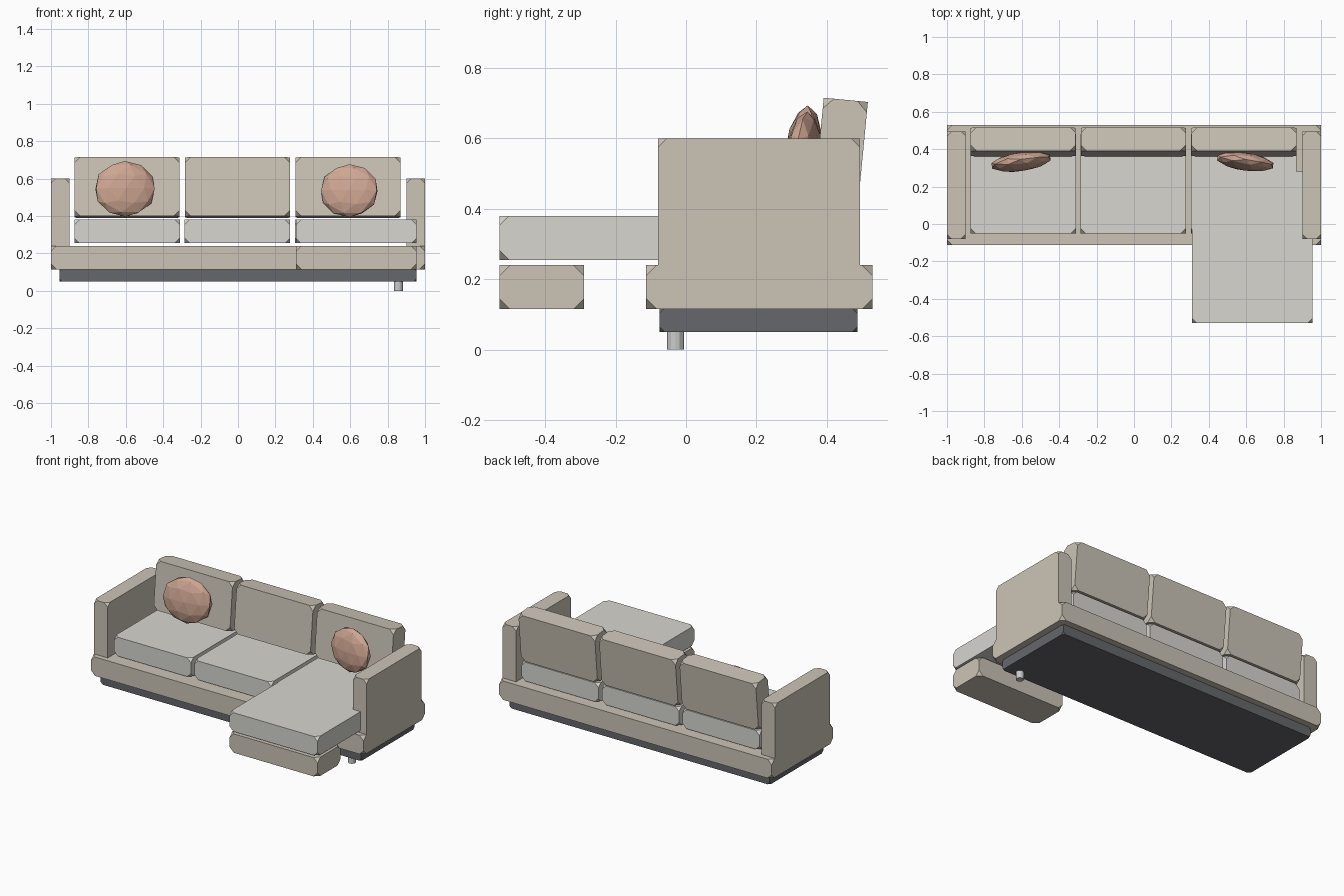
import bpy
from math import radians

if "Cube" in bpy.data.objects:
    bpy.data.objects.remove(bpy.data.objects["Cube"])


def material(name, rgb):
    m = bpy.data.materials.new(name)
    m.diffuse_color = (*rgb, 1)
    m.use_nodes = True
    m.node_tree.nodes["Principled BSDF"].inputs["Base Color"].default_value = m.diffuse_color
    return m


LINEN = material("linen", (0.60, 0.55, 0.47))
PALE = material("pale_fabric", (0.68, 0.67, 0.63))
DARK = material("dark_plinth", (0.13, 0.135, 0.145))
CLAY = material("clay_fabric", (0.62, 0.38, 0.29))


def block(name, x, y, z, mat, cut=0.03, tilt=0):
    """Box from (min, max) ranges with its eight corners cut off."""
    ranges = (x, y, z)
    bpy.ops.mesh.primitive_cube_add(size=1, location=[(a + b) / 2 for a, b in ranges])
    o = bpy.context.object
    o.name = name
    o.scale = [b - a for a, b in ranges]
    bpy.ops.object.transform_apply(location=False, rotation=False, scale=True)
    o.rotation_euler.x = radians(tilt)
    o.data.materials.append(mat)
    bevel = o.modifiers.new("corner_cut", 'BEVEL')
    bevel.affect = 'VERTICES'
    bevel.limit_method = 'NONE'
    bevel.width = cut
    bevel.segments = 1
    return o


# Plinth, base frame and floating base under the chaise
block("plinth", (-0.955, 0.955), (-0.075, 0.487), (0.05, 0.118), DARK, 0.015)
block("base_frame", (-1, 1), (-0.113, 0.53), (0.115, 0.24), LINEN)
block("chaise_base", (0.31, 0.955), (-0.53, -0.29), (0.115, 0.24), LINEN)

# Arms
for side, label in ((-1, "left"), (1, "right")):
    xs = sorted((side * 0.9, side * 1.0))
    block(label + "_arm", xs, (-0.08, 0.495), (0.115, 0.6), LINEN, 0.025)

# Three seat cushions with tilted back cushions
for i, x in enumerate((-0.593, -0.003, 0.588)):
    block(f"seat_cushion_{i + 1}", (x - 0.282, x + 0.282), (-0.05, 0.48),
          (0.255, 0.38), PALE, 0.027)
    block(f"back_cushion_{i + 1}", (x - 0.28, x + 0.28), (0.376, 0.502),
          (0.3935, 0.7105), LINEN, 0.03, tilt=-5.5)

# Chaise seat
block("chaise_seat", (0.31, 0.955), (-0.53, 0.28), (0.255, 0.38), PALE, 0.027)

# Faceted round pillows
for label, x, z, r, turn in (("left", -0.604, 0.545, 0.166, 8), ("right", 0.595, 0.535, 0.158, -8)):
    bpy.ops.mesh.primitive_ico_sphere_add(subdivisions=2, radius=r, location=(x, 0.333, z),
                                          rotation=(radians(-5), 0, radians(turn)))
    o = bpy.context.object
    o.name = label + "_pillow"
    o.scale = (1, 0.3, 0.9)
    o.data.materials.append(CLAY)

# Leg
bpy.ops.mesh.primitive_cylinder_add(vertices=12, radius=0.024, depth=0.06, location=(0.857, -0.03, 0.03))
bpy.context.object.name = "front_leg"
